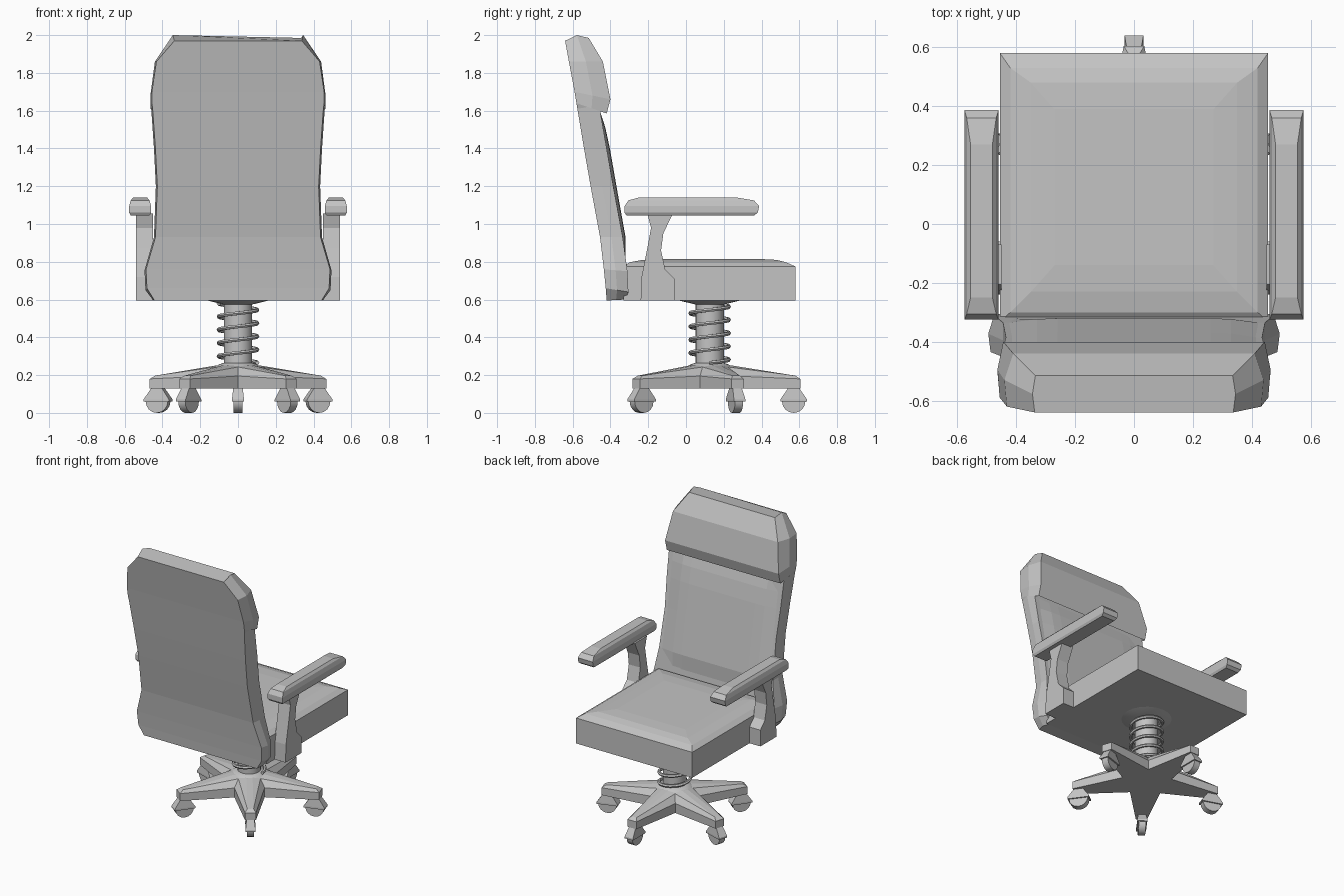
import bpy, bmesh, math
from mathutils import Matrix, Vector

cube = bpy.data.objects.get("Cube")
if cube:
    bpy.data.objects.remove(cube, do_unlink=True)

GREY = (0.55, 0.55, 0.55, 1)
mat = bpy.data.materials.new("plain_grey")
mat.use_nodes = True
mat.diffuse_color = GREY
mat.node_tree.nodes["Principled BSDF"].inputs["Base Color"].default_value = GREY

CY = 0.125  # y of the pedestal axis


def finish(name, bm, smooth=False):
    bmesh.ops.recalc_face_normals(bm, faces=bm.faces)
    me = bpy.data.meshes.new(name)
    bm.to_mesh(me)
    bm.free()
    me.materials.append(mat)
    ob = bpy.data.objects.new(name, me)
    bpy.context.collection.objects.link(ob)
    if smooth:
        bpy.ops.object.select_all(action='DESELECT')
        ob.select_set(True)
        bpy.context.view_layer.objects.active = ob
        bpy.ops.object.shade_smooth_by_angle(angle=math.radians(35))
    return ob


def loft(bm, rings, closed=True, caps=True):
    """Skin a list of equal-length point rings."""
    rows = [[bm.verts.new(p) for p in r] for r in rings]
    n = len(rows[0])
    for a, b in zip(rows, rows[1:]):
        for i in range(n if closed else n - 1):
            j = (i + 1) % n
            bm.faces.new((a[i], a[j], b[j], b[i]))
    if caps:
        bm.faces.new(rows[0])
        bm.faces.new(rows[-1])


def rect_stack(name, levels, x_mid=0):
    """Stack of rectangles: (z, half width, y back, y front)."""
    bm = bmesh.new()
    loft(bm, [[(x_mid - w, y0, z), (x_mid + w, y0, z), (x_mid + w, y1, z), (x_mid - w, y1, z)]
              for z, w, y0, y1 in levels])
    return finish(name, bm)


def revolve(name, profile, sides, centre):
    bm = bmesh.new()
    loft(bm, [[(centre[0] + r * math.cos(math.tau * i / sides),
                centre[1] + r * math.sin(math.tau * i / sides), z)
               for i in range(sides)] for r, z in profile])
    return finish(name, bm, True)


# Seat cushion with a softly domed top
rect_stack("seat", [(0.595, 0.455, -0.33, 0.58), (0.775, 0.455, -0.33, 0.58),
                    (0.797, 0.42, -0.30, 0.53), (0.81, 0.35, -0.23, 0.48),
                    (0.815, 0.27, -0.14, 0.39)])

# Backrest shell: rear (y, z), front (y, z), half width, front inset
back_rows = [
    ((-0.42, 0.595), (-0.32, 0.60), 0.45, 0.02),
    ((-0.425, 0.66), (-0.305, 0.64), 0.49, 0.02),
    ((-0.435, 0.76), (-0.31, 0.75), 0.495, 0.02),
    ((-0.455, 0.93), (-0.335, 0.93), 0.445, 0.0),
    ((-0.505, 1.20), (-0.385, 1.20), 0.435, 0.0),
    ((-0.54, 1.40), (-0.42, 1.40), 0.445, 0.0),
    ((-0.575, 1.61), (-0.46, 1.63), 0.46, 0.01),
    ((-0.58, 1.64), (-0.42, 1.585), 0.464, 0.02),
    ((-0.59, 1.70), (-0.40, 1.66), 0.464, 0.02),
    ((-0.62, 1.86), (-0.44, 1.86), 0.44, 0.03),
    ((-0.64, 1.97), (-0.515, 1.985), 0.345, 0.01),
]
rings = []
for (ry, rz), (fy, fz), w, inset in back_rows:
    my, mz = (ry + fy) / 2, (rz + fz) / 2
    if rz > 1.9:
        mz = 2.0
    wr, wf = w - 0.008, w - inset
    rings.append([(-wr, ry, rz), (wr, ry, rz), (w, my, mz),
                  (wf, fy, fz), (-wf, fy, fz), (-w, my, mz)])
bm = bmesh.new()
loft(bm, rings)
finish("backrest", bm)

# Raised cushion panel on the front of the backrest: (y, z, half width, bulge)
bm = bmesh.new()
panel = []
for y, z, w, b in [(-0.32, 0.80, 0.43, 0), (-0.335, 0.93, 0.43, 0.016), (-0.385, 1.20, 0.42, 0.018),
                   (-0.42, 1.40, 0.42, 0.018), (-0.44, 1.51, 0.43, 0.014), (-0.458, 1.61, 0.44, 0)]:
    panel.append([(x, y + h - 0.001, z) for x, h in
                  [(-w, 0), (-0.33, b * 0.8), (-0.26, b), (0.26, b), (0.33, b * 0.8), (w, 0)]])
loft(bm, panel, closed=False, caps=False)
finish("back_cushion", bm)

# Armrests: padded top and curved support on each side
support = [(-0.24, 0.595), (-0.06, 0.595), (-0.06, 0.71), (-0.11, 0.76), (-0.132, 0.86),
           (-0.12, 0.95), (-0.07, 1.055), (-0.205, 1.055), (-0.185, 0.98), (-0.205, 0.87), (-0.235, 0.72)]
for side, label in ((1, "left"), (-1, "right")):
    rect_stack(label + "_arm_pad", [(1.045, 0.05, -0.315, 0.36), (1.06, 0.058, -0.325, 0.38),
                                    (1.095, 0.058, -0.325, 0.387), (1.125, 0.05, -0.305, 0.36),
                                    (1.14, 0.037, -0.25, 0.27)], side * 0.518)
    bm = bmesh.new()
    loft(bm, [[(side * x, y, z) for y, z in support] for x in (0.45, 0.54)])
    finish(label + "_arm_support", bm)

# Pedestal: gas post, collar under the seat, hub and coil spring
revolve("post", [(0.075, 0.2), (0.075, 0.6)], 20, (0, CY))
revolve("seat_collar", [(0.08, 0.575), (0.17, 0.597)], 20, (0, CY))
revolve("hub", [(0.12, 0.24), (0.1, 0.257), (0.075, 0.265)], 20, (0, CY))

bm = bmesh.new()
turns, steps, wire = 4.5, 20, 0.011
coil = []
for i in range(int(turns * steps) + 1):
    a = math.tau * i / steps
    out = Vector((math.cos(a), math.sin(a), 0))
    centre = Vector((0, CY, 0.265 + 0.07 * i / steps)) + out * 0.102
    coil.append([centre + wire * (math.cos(t) * out + math.sin(t) * Vector((0, 0, 1)))
                 for t in (math.tau * k / 6 for k in range(6))])
loft(bm, coil)
finish("spring", bm, True)


# Five-legged star base
def star_ring(tip, half, valley, z_tip, z_valley):
    ring = []
    for k in range(5):
        a = math.pi / 2 + k * math.tau / 5
        d, s = Vector((math.cos(a), math.sin(a), 0)), Vector((-math.sin(a), math.cos(a), 0))
        base = Vector((0, CY, 0))
        ring += [base + d * tip - s * half + Vector((0, 0, z_tip)),
                 base + d * tip + s * half + Vector((0, 0, z_tip))]
        v = a + math.pi / 5
        ring.append(base + Vector((math.cos(v) * valley, math.sin(v) * valley, z_valley)))
    return ring


bm = bmesh.new()
loft(bm, [star_ring(0.48, 0.035, 0.165, 0.128, 0.128),
          star_ring(0.48, 0.035, 0.165, 0.18, 0.195),
          star_ring(0.455, 0.02, 0.12, 0.197, 0.243),
          star_ring(0.11, 0.02, 0.09, 0.252, 0.252)])
finish("star_base", bm)

# Casters: tapered hood over a wheel, one at each leg tip
for k in range(5):
    spin = Matrix.Translation((0, CY, 0)) @ Matrix.Rotation(k * math.tau / 5, 4, 'Z')
    hood = rect_stack("caster_hood_%d" % (k + 1), [(0.06, 0.032, 0.375, 0.515), (0.072, 0.032, 0.375, 0.515),
                                                  (0.13, 0.025, 0.415, 0.475)])
    hood.data.transform(Matrix.Rotation(k * math.tau / 5, 4, 'Z'))
    hood.location = (0, CY, 0)
    bm = bmesh.new()
    bmesh.ops.create_cone(bm, cap_ends=True, segments=16, radius1=0.062, radius2=0.062, depth=0.045,
                          matrix=spin @ Matrix.Translation((0, 0.445, 0.062)) @ Matrix.Rotation(math.pi / 2, 4, 'Y'))
    finish("caster_wheel_%d" % (k + 1), bm, True)
